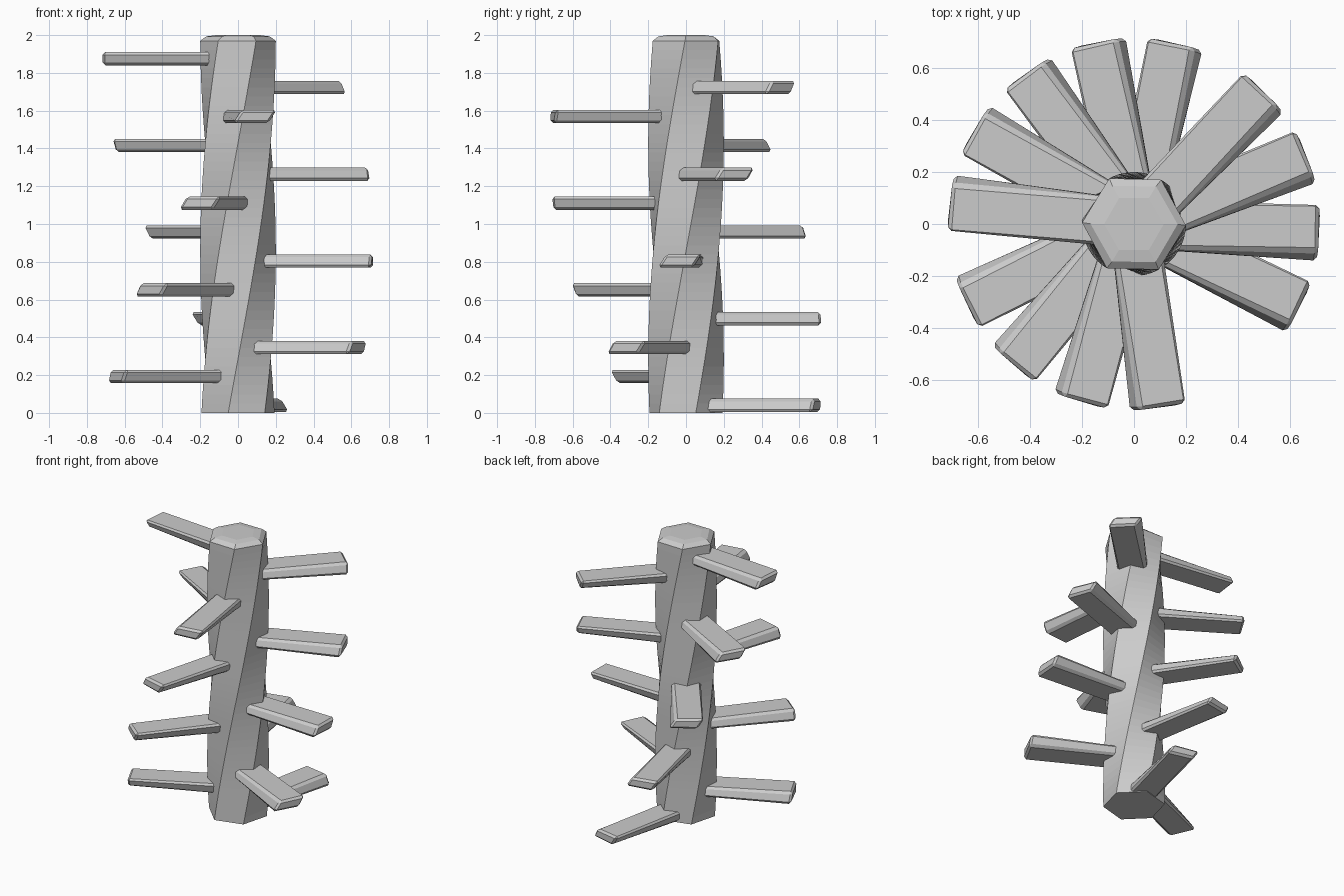
import bpy, bmesh
from math import radians, cos, sin
from mathutils import Matrix, Vector

if "Cube" in bpy.data.objects:
    bpy.data.objects.remove(bpy.data.objects["Cube"])

TWIST = radians(105) / 2      # twist per unit of height
START = radians(75)
BLADES = 13


def finish(name, bm):
    # twist everything about the z axis, then make the object
    for v in bm.verts:
        v.co = Matrix.Rotation(TWIST * v.co.z, 3, 'Z') @ v.co
    bmesh.ops.recalc_face_normals(bm, faces=bm.faces)
    me = bpy.data.meshes.new(name)
    bm.to_mesh(me)
    bm.free()
    ob = bpy.data.objects.new(name, me)
    bpy.context.collection.objects.link(ob)
    return ob


# Twisted hexagonal column with softened top
bm = bmesh.new()
profile = [(0.2, 1.97 * i / 40) for i in range(41)]
profile += [(0.168, 1.993), (0.115, 2.0)]
rings = []
for r, z in profile:
    rings.append([bm.verts.new((r * cos(START + radians(60 * k)),
                                r * sin(START + radians(60 * k)), z)) for k in range(6)])
for a, b in zip(rings, rings[1:]):
    for k in range(6):
        n = (k + 1) % 6
        bm.faces.new((a[k], a[n], b[n], b[k]))
bm.faces.new(rings[0][::-1])
bm.faces.new(rings[-1])
finish("column", bm)

# Spiral of bevelled blades, three per turn before the twist
for i in range(BLADES):
    z = 0.04 + i * 1.835 / (BLADES - 1)
    bm = bmesh.new()
    bmesh.ops.create_cube(bm, size=1)
    bmesh.ops.scale(bm, vec=(0.66, 0.187, 0.07), verts=bm.verts)
    bmesh.ops.bevel(bm, geom=bm.edges[:], offset=0.014, segments=1,
                    affect='EDGES', profile=0.5)
    bmesh.ops.translate(bm, vec=Vector((0.382, 0, z)), verts=bm.verts)
    bmesh.ops.rotate(bm, cent=(0, 0, 0), verts=bm.verts,
                     matrix=Matrix.Rotation(START + radians(120 * i), 3, 'Z'))
    finish(f"blade_{i + 1}", bm)
